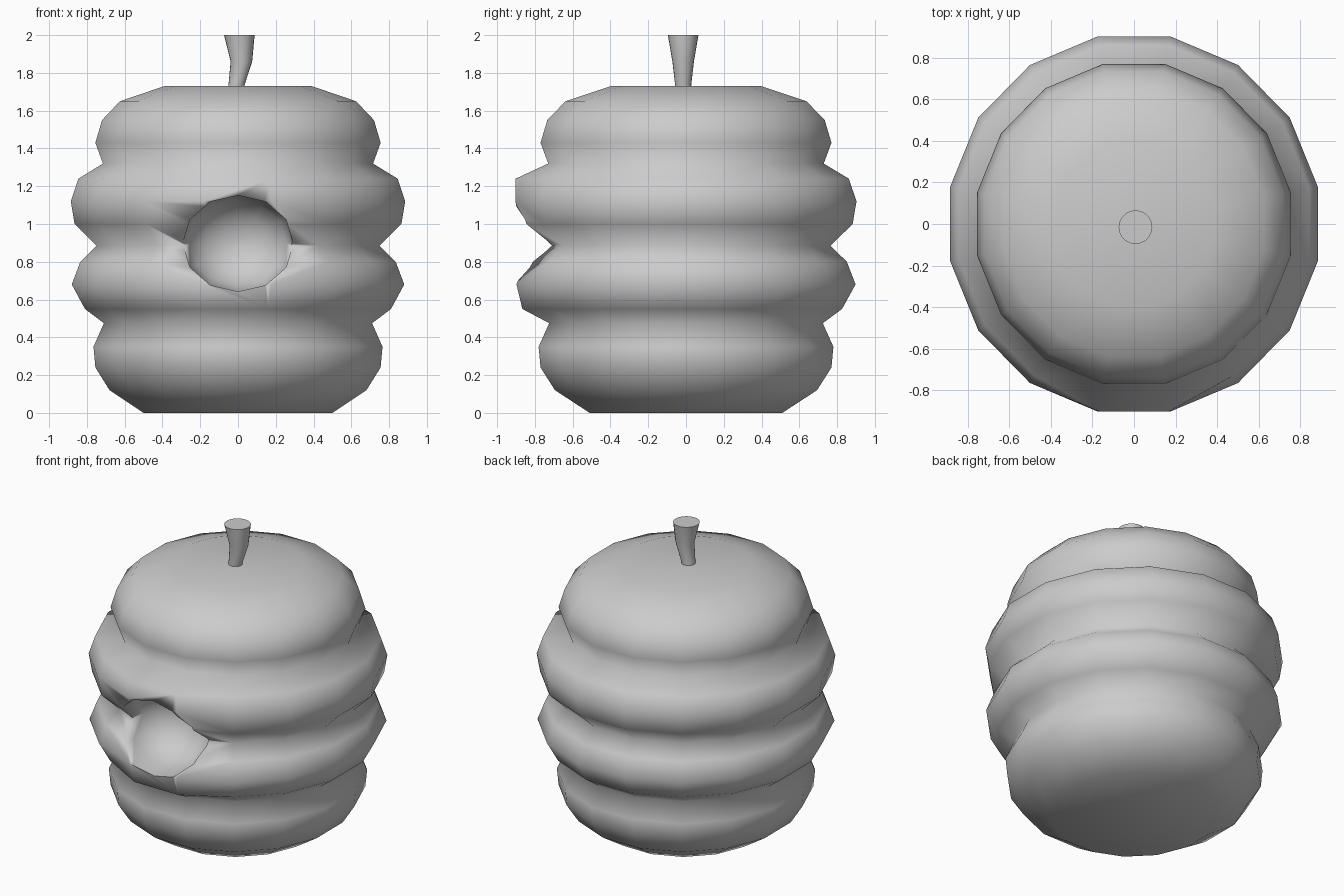
import bpy
import bmesh
import math

if "Cube" in bpy.data.objects:
    bpy.data.objects.remove(bpy.data.objects["Cube"])


def loft(name, rings, smooth_angle):
    """Skin a closed solid over rings of equal point count, capped at both ends."""
    bm = bmesh.new()
    loops = [[bm.verts.new(p) for p in ring] for ring in rings]
    n = len(loops[0])
    for a, b in zip(loops, loops[1:]):
        for i in range(n):
            j = (i + 1) % n
            bm.faces.new((a[i], a[j], b[j], b[i]))
    bm.faces.new(loops[0][::-1])
    bm.faces.new(loops[-1])
    bmesh.ops.recalc_face_normals(bm, faces=bm.faces)
    mesh = bpy.data.meshes.new(name)
    bm.to_mesh(mesh)
    bm.free()
    obj = bpy.data.objects.new(name, mesh)
    bpy.context.collection.objects.link(obj)
    smooth(obj, smooth_angle)
    return obj


def smooth(obj, angle):
    bpy.ops.object.select_all(action='DESELECT')
    obj.select_set(True)
    bpy.context.view_layer.objects.active = obj
    bpy.ops.object.shade_smooth_by_angle(angle=math.radians(angle))


# Ribbed hive body: 16-sided lathe, profile is (half width, height)
profile = [(0.50, 0), (0.68, 0.12), (0.755, 0.24), (0.765, 0.35), (0.71, 0.475),
           (0.81, 0.55), (0.88, 0.68), (0.835, 0.80), (0.75, 0.885), (0.865, 1.0),
           (0.885, 1.12), (0.845, 1.24), (0.715, 1.32), (0.755, 1.43),
           (0.72, 1.55), (0.625, 1.65), (0.39, 1.73)]
SIDES = 16
rings = []
for half, z in profile:
    r = half / math.cos(math.pi / SIDES)
    ring = []
    for k in range(SIDES):
        a = 2 * math.pi * (k + 0.5) / SIDES
        x, y = r * math.cos(a), 1.02 * r * math.sin(a)
        # lip bulging out above and below the entrance
        if z in (0.55, 1.24) and y < 0 and abs(x) < 0.25:
            y -= 0.04
        ring.append((x, y, z))
    rings.append(ring)
hive = loft("hive_body", rings, 100)

# Entrance: 12-sided bowl-shaped hollow
bowl = []
for y, s in [(-1.1, 1), (-0.74, 1), (-0.64, 0.88), (-0.56, 0.62), (-0.52, 0.3), (-0.51, 0.05)]:
    bowl.append([(0.293 * s * math.cos(math.pi * k / 6), y,
                  0.897 + 0.255 * s * math.sin(math.pi * k / 6)) for k in range(12)])
cutter = loft("entrance_cutter", bowl, 80)
cutter.hide_render = True
cutter.hide_set(True)
mod = hive.modifiers.new("entrance", 'BOOLEAN')
mod.operation = 'DIFFERENCE'
mod.solver = 'EXACT'
mod.object = cutter
bpy.context.view_layer.objects.active = hive
bpy.ops.object.modifier_apply(modifier=mod.name)
bpy.data.objects.remove(cutter)
smooth(hive, 100)

# Bent, flaring stem on top: (centre x, height, radius)
stem = [[(cx + r * math.cos(2 * math.pi * k / 20), -0.015 + r * math.sin(2 * math.pi * k / 20), z)
         for k in range(20)]
        for cx, z, r in [(-0.01, 1.71, 0.042), (-0.007, 1.74, 0.043),
                         (0.018, 1.86, 0.057), (0.007, 2.0, 0.081)]]
loft("stem", stem, 60)
